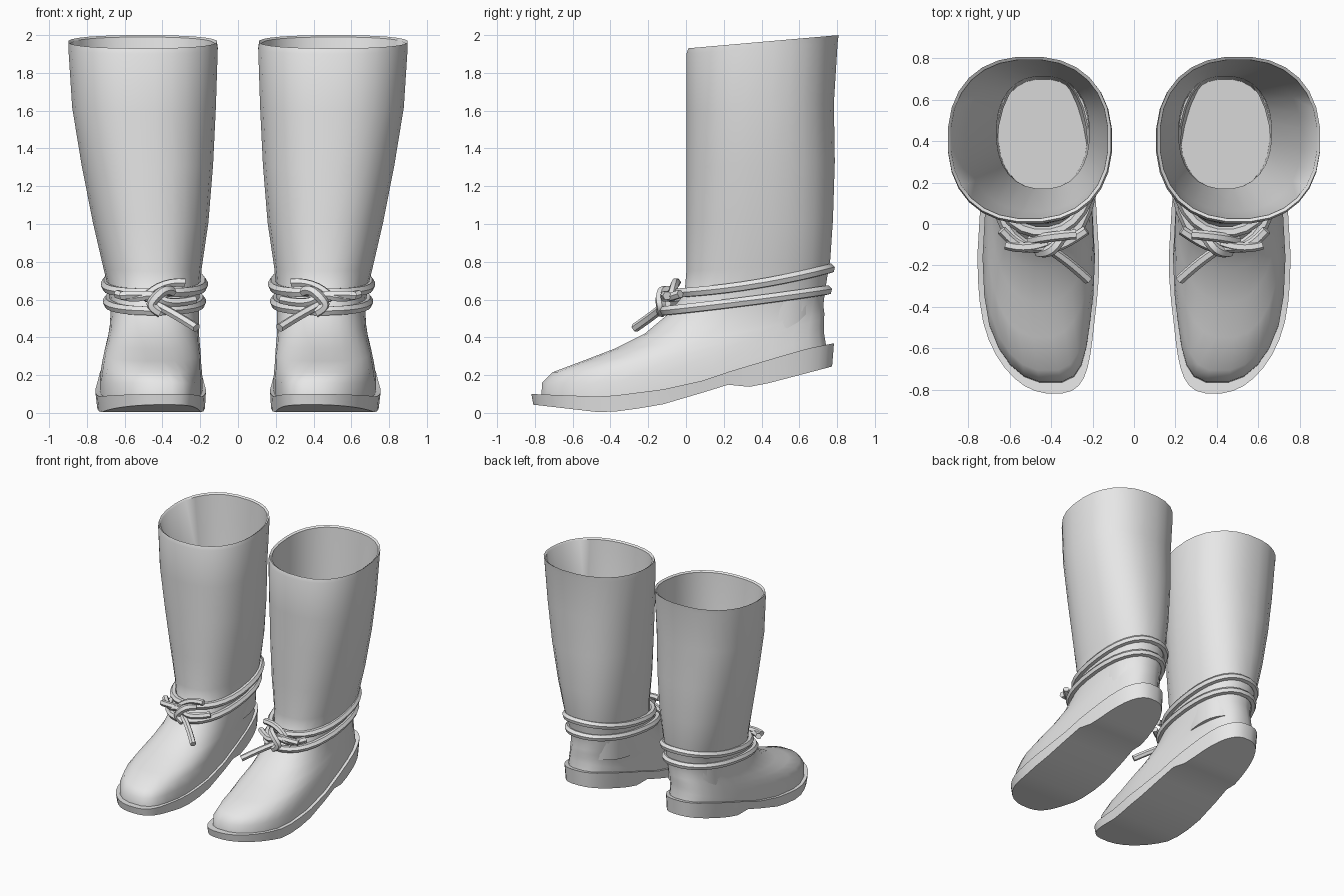
import bpy, bmesh, math

if "Cube" in bpy.data.objects:
    bpy.data.objects.remove(bpy.data.objects["Cube"])

leather = bpy.data.materials.new("grey leather")
leather.diffuse_color = (0.8, 0.8, 0.8, 1)
leather.use_nodes = True
leather.node_tree.nodes["Principled BSDF"].inputs["Base Color"].default_value = leather.diffuse_color


def interp(table, y):
    for (a, za), (b, zb) in zip(table, table[1:]):
        if y <= b:
            return za + (zb - za) * max(0, (y - a) / (b - a))
    return table[-1][1]


def ring(yf, yb, xi, xo, zf, zb, dip=0.0, n=2.3, heel=1.0, count=28, ztab=None):
    """Rounded outline: front/back y, inner/outer x, front/back height."""
    pts = []
    cx, hx, cy, hy = (xi + xo) / 2, (xo - xi) / 2, (yf + yb) / 2, (yb - yf) / 2
    for i in range(count):
        t = -math.pi / 2 + (i + 0.5) * 2 * math.pi / count
        c, s = math.cos(t), math.sin(t)
        dx = math.copysign(abs(c) ** (2 / n), c)
        dy = math.copysign(abs(s) ** (2 / n), s)
        y = cy + hy * dy
        u = (dy + 1) / 2
        x = cx + hx * dx * (1 + (heel - 1) * min(1, max(0, (y + 0.2) / 0.6)))
        if y < -0.4:                                   # toe leans inward
            x -= 0.07 * ((-y - 0.4) / 0.4) ** 2
        z = interp(ztab, y) if ztab else zf + (zb - zf) * u + dip * 4 * u * (1 - u)
        pts.append((x, y, z))
    return pts


def finish(ob, angle):
    ob.data.materials.append(leather)
    bpy.ops.object.select_all(action='DESELECT')
    ob.select_set(True)
    bpy.context.view_layer.objects.active = ob
    if ob.type == 'CURVE':
        bpy.ops.object.convert(target='MESH')
        ob = bpy.context.object
    bpy.ops.object.shade_smooth_by_angle(angle=math.radians(angle))
    ob.modifiers.new("pair", 'MIRROR').use_mirror_merge = False


def loft(name, rings, angle):
    """Skin a stack of rings, closing both ends with strips across."""
    bm = bmesh.new()
    rows = [[bm.verts.new(p) for p in r] for r in rings]
    n = len(rows[0])
    for a, b in zip(rows, rows[1:]):
        for i in range(n):
            j = (i + 1) % n
            bm.faces.new((a[i], a[j], b[j], b[i]))
    for row in (rows[0], rows[-1]):
        for i in range(n // 2 - 1):
            bm.faces.new((row[i], row[i + 1], row[n - 2 - i], row[n - 1 - i]))
    bmesh.ops.recalc_face_normals(bm, faces=bm.faces[:])
    me = bpy.data.meshes.new(name)
    bm.to_mesh(me)
    bm.free()
    ob = bpy.data.objects.new(name, me)
    bpy.context.collection.objects.link(ob)
    finish(ob, angle)


def lace(name, pts, radius=0.027, closed=False):
    cu = bpy.data.curves.new(name, 'CURVE')
    cu.dimensions = '3D'
    cu.bevel_depth, cu.bevel_resolution, cu.use_fill_caps = radius, 1, True
    sp = cu.splines.new('POLY' if closed else 'NURBS')
    sp.points.add(len(pts) - 1)
    for p, co in zip(sp.points, pts):
        p.co = (*co, 1)
    sp.use_cyclic_u = closed
    if not closed:
        sp.order_u, sp.use_endpoint_u, sp.resolution_u = 3, True, 4
    ob = bpy.data.objects.new(name, cu)
    bpy.context.collection.objects.link(ob)
    finish(ob, 50)


# Sole with raised heel and thin toe
under = [(-0.82, 0.045), (-0.43, 0.0), (-0.2, 0.03), (0.0, 0.07), (0.2, 0.155),
         (0.28, 0.135), (0.37, 0.14), (0.6, 0.2), (0.79, 0.25)]
welt = [(-0.82, 0.10), (-0.43, 0.085), (0.0, 0.14), (0.2, 0.21), (0.4, 0.27),
        (0.64, 0.34), (0.79, 0.37)]
loft("sole", [
    ring(-0.81, 0.775, 0.17, 0.75, 0, 0, 0, 2.6, 0.88, 44, under),
    ring(-0.82, 0.785, 0.165, 0.76, 0, 0, 0, 2.6, 0.88, 44, welt),
], 40)

# Foot, shaft, rim, then the lining down to the insole
foot = [
    (-0.77, 0.745, 0.185, 0.735, 0.08, 0.36, -0.09, 2.7, 0.88),
    (-0.765, 0.735, 0.185, 0.735, 0.16, 0.42, -0.08, 2.7, 0.88),
    (-0.71, 0.735, 0.19, 0.725, 0.215, 0.46, -0.05, 2.6, 0.89),
    (-0.55, 0.735, 0.19, 0.715, 0.275, 0.50, -0.04, 2.5, 0.91),
    (-0.38, 0.735, 0.195, 0.70, 0.34, 0.53, -0.03, 2.4, 0.93),
    (-0.22, 0.73, 0.20, 0.685, 0.42, 0.57, -0.02, 2.4, 0.96),
    (-0.10, 0.735, 0.205, 0.675, 0.52, 0.62),
]
shaft = [
    (-0.01, 0.75, 0.20, 0.69, 0.63, 0.72),
    (0.0, 0.765, 0.19, 0.715, 0.75, 0.80),
    (0.0, 0.78, 0.155, 0.77, 1.0, 1.02),
    (0.0, 0.79, 0.13, 0.83, 1.3, 1.33),
    (0.0, 0.785, 0.115, 0.88, 1.6, 1.64),
    (0.0, 0.805, 0.105, 0.90, 1.9, 1.96),
    (0.01, 0.81, 0.11, 0.90, 1.93, 2.0),
]
lining = [
    (0.025, 0.795, 0.125, 0.885, 1.92, 1.99),
    (0.06, 0.76, 0.15, 0.81, 1.35, 1.38),
    (0.17, 0.715, 0.215, 0.665, 0.75, 0.78),
    (0.17, 0.70, 0.225, 0.655, 0.37, 0.45),
]
loft("boot_upper", [ring(*r) for r in foot + shaft + lining], 50)

# Two ankle wraps
lace("upper_wrap", ring(-0.04, 0.765, 0.185, 0.70, 0.635, 0.765, -0.02), closed=True)
lace("lower_wrap", ring(-0.115, 0.75, 0.195, 0.69, 0.54, 0.65, -0.005), closed=True)

# Knot and loose ends at the front
lace("knot", [(0.35, -0.06, 0.64), (0.38, -0.12, 0.66), (0.44, -0.14, 0.61),
              (0.47, -0.13, 0.56), (0.41, -0.13, 0.53)])
lace("cross_strand", [(0.64, -0.03, 0.63), (0.56, -0.12, 0.60), (0.45, -0.11, 0.63),
                      (0.36, -0.12, 0.57), (0.23, -0.03, 0.60)], 0.024)
lace("long_end", [(0.45, -0.10, 0.58), (0.36, -0.14, 0.54), (0.22, -0.27, 0.45)], 0.024)
lace("short_end", [(0.50, -0.08, 0.60), (0.42, -0.06, 0.70), (0.28, -0.05, 0.69)], 0.024)
lace("side_end", [(0.42, -0.09, 0.62), (0.52, -0.13, 0.63), (0.62, -0.10, 0.62)], 0.024)
